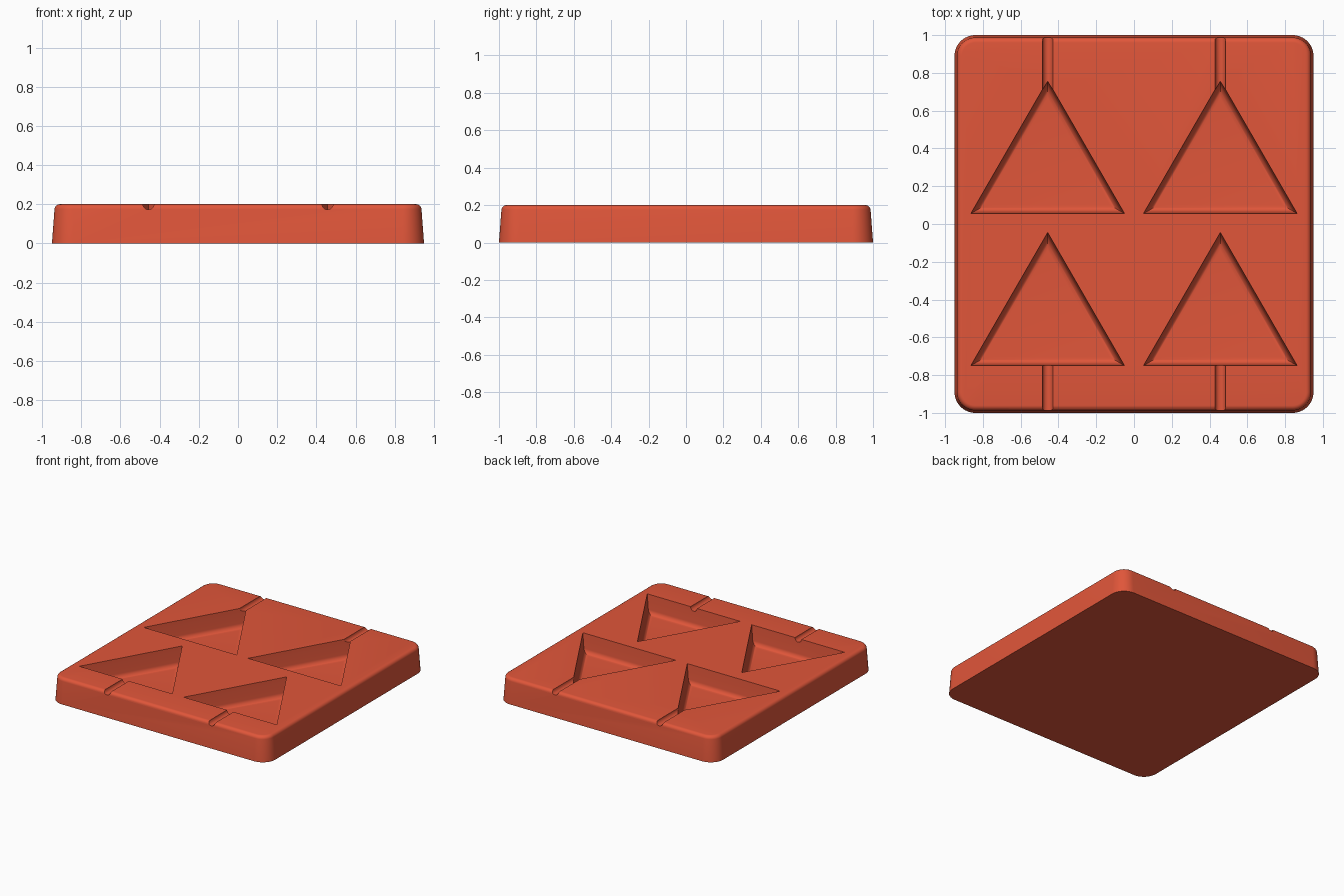
import bpy, bmesh
from math import sin, cos, pi, radians

HX, HY, TOP = 0.95, 1.0, 0.2       # half width, half depth, height
DRAFT = 0.075                      # wall lean per unit of height
DEPTH, RIM_R, FLOOR_R = 0.15, 0.025, 0.035

cube = bpy.data.objects.get("Cube")
if cube:
    bpy.data.objects.remove(cube)

mat = bpy.data.materials.new("terracotta red")
mat.use_nodes = True
colour = (0.75, 0.093, 0.042, 1)
mat.diffuse_color = colour
mat.node_tree.nodes["Principled BSDF"].inputs["Base Color"].default_value = colour


def loft(name, rings):
    """Closed solid through a stack of equal-length rings, lowest first."""
    bm = bmesh.new()
    loops = [[bm.verts.new(p) for p in ring] for ring in rings]
    for a, b in zip(loops, loops[1:]):
        for i in range(len(a)):
            j = (i + 1) % len(a)
            bm.faces.new((a[i], a[j], b[j], b[i]))
    bm.faces.new(loops[0][::-1])
    bm.faces.new(loops[-1])
    bmesh.ops.recalc_face_normals(bm, faces=bm.faces)
    mesh = bpy.data.meshes.new(name)
    bm.to_mesh(mesh)
    bm.free()
    mesh.materials.append(mat)
    obj = bpy.data.objects.new(name, mesh)
    bpy.context.collection.objects.link(obj)
    return obj


def rounded_rect(inset, z, radius=0.11, steps=12):
    r = radius - inset
    ring = []
    for k, (sx, sy) in enumerate([(1, 1), (-1, 1), (-1, -1), (1, -1)]):
        for i in range(steps + 1):
            a = (k + i / steps) * pi / 2
            ring.append((sx * (HX - radius) + r * cos(a), sy * (HY - radius) + r * sin(a), z))
    return ring


def triangle(cx, base_y, inset, z, height=0.705):
    """Equilateral ring pointing to +y, shrunk evenly on all sides."""
    inner = height / 3
    r = 2 * (inner - inset)
    return [(cx + r * cos(a), base_y + inner + r * sin(a), z)
            for a in (radians(90), radians(210), radians(330))]


# Slab: leaning walls, rounded top rim
rings = [rounded_rect(0, 0)]
for i in range(7):
    a = i / 6 * pi / 2
    z = TOP - RIM_R * (1 - sin(a))
    rings.append(rounded_rect(DRAFT * z + RIM_R * (1 - cos(a)), z))
slab = loft("mould_slab", rings)

# Triangular cavities with filleted floors, and the grooves leading to them
cutters = []
floor = TOP - DEPTH
for cx in (-0.457, 0.457):
    for base_y in (0.055, -0.75):
        rings = []
        for i in range(9):
            a = i / 8 * pi / 2
            z = floor + FLOOR_R * (1 - cos(a))
            rings.append(triangle(cx, base_y, DRAFT * (TOP - z) + FLOOR_R * (1 - sin(a)), z))
        rings.append(triangle(cx, base_y, -DRAFT * 0.05, TOP + 0.05))
        cutters.append(loft("cavity_cutter", rings))
    for y0, y1 in ((-1.1, -0.73), (0.70, 1.1)):
        rings = [[(cx + 0.028 * cos(t * pi / 12), y, TOP + 0.028 * sin(t * pi / 12))
                  for t in range(24)] for y in (y0, y1)]
        cutters.append(loft("groove_cutter", rings))

bpy.ops.object.select_all(action='DESELECT')
slab.select_set(True)
bpy.context.view_layer.objects.active = slab
for cutter in cutters:
    cutter.hide_render = True
    mod = slab.modifiers.new("cut", 'BOOLEAN')
    mod.operation = 'DIFFERENCE'
    mod.solver = 'EXACT'
    mod.object = cutter
    bpy.ops.object.modifier_apply(modifier=mod.name)
    bpy.data.objects.remove(cutter)

bpy.ops.object.shade_smooth_by_angle(angle=radians(30))
